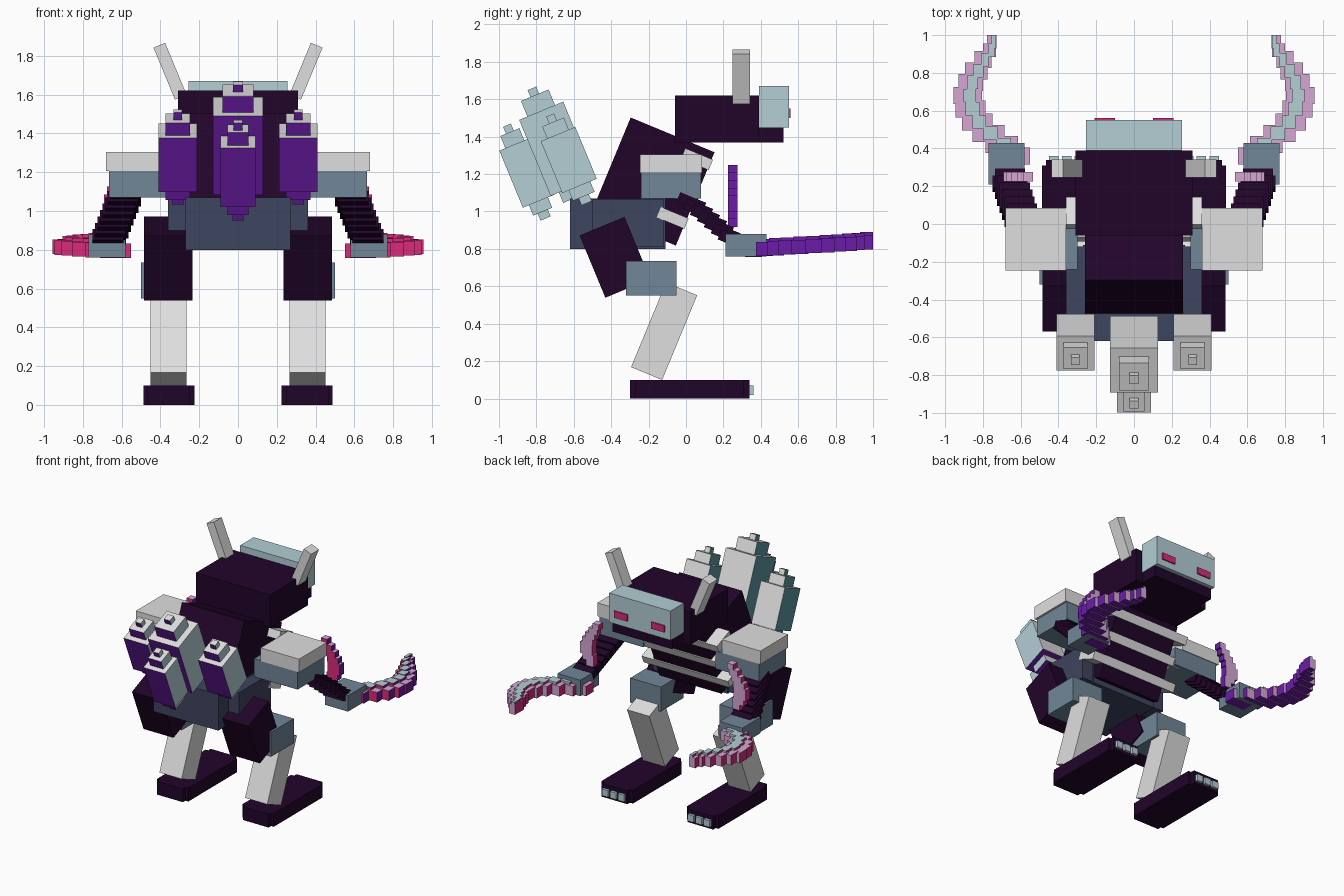
import bpy, bmesh
from math import radians
from mathutils import Matrix, Vector, Euler

cube = bpy.data.objects.get("Cube")
if cube:
    bpy.data.objects.remove(cube, do_unlink=True)


def make_material(name, rgb):
    lin = [(c / 255) ** 2.2 for c in rgb] + [1]
    m = bpy.data.materials.new(name)
    m.use_nodes = True
    m.diffuse_color = lin
    m.node_tree.nodes["Principled BSDF"].inputs["Base Color"].default_value = lin
    return m


MATS = {n: make_material(n, c) for n, c in {
    "dark_purple": (38, 13, 46), "light_grey": (222, 222, 222),
    "pale_teal": (178, 205, 212), "deep_teal": (92, 150, 157),
    "slate": (112, 133, 150), "navy": (64, 70, 95),
    "purple": (108, 34, 166), "magenta": (215, 48, 122),
    "mauve": (212, 166, 210)}.items()}

# Face colours by direction: -x, +x, -y, +y, -z, +z
CRYSTAL = ["deep_teal", "pale_teal", "purple", "light_grey", "purple", "light_grey"]
BLADE = ["magenta", "purple", "magenta", "mauve", "purple", "mauve"]
BLADE_RIDGE = ["magenta", "purple", "magenta", "pale_teal", "purple", "pale_teal"]
TILT = 22.5


def side_of(n):
    axis = max(range(3), key=lambda i: abs(n[i]))
    return axis * 2 + (n[axis] > 0)


def part(name, boxes, skin):
    """One object from (centre, size, rotation in degrees) boxes."""
    skins = [skin] * 6 if isinstance(skin, str) else skin
    used = list(dict.fromkeys(skins))
    bm = bmesh.new()
    for centre, size, rot in boxes:
        turn = Euler([radians(a) for a in rot]).to_matrix().to_4x4()
        made = bmesh.ops.create_cube(bm, size=1)["verts"]
        for f in {f for v in made for f in v.link_faces}:
            f.normal_update()
            f.material_index = used.index(skins[side_of(f.normal)])
        m = Matrix.Translation(Vector(centre)) @ turn @ Matrix.Diagonal((*size, 1))
        bmesh.ops.transform(bm, matrix=m, verts=made)
    mesh = bpy.data.meshes.new(name)
    bm.to_mesh(mesh)
    bm.free()
    for n in used:
        mesh.materials.append(MATS[n])
    obj = bpy.data.objects.new(name, mesh)
    bpy.context.collection.objects.link(obj)


def span(x, y, z):
    """Box given by its limits on each axis."""
    return ([(a + b) / 2 for a, b in (x, y, z)], [b - a for a, b in (x, y, z)], (0, 0, 0))


def pair(name, boxes, skin):
    """The same part on both sides of the body."""
    part("left_" + name, boxes, skin)
    part("right_" + name, [((-c[0], c[1], c[2]), s, (r[0], -r[1], -r[2]))
                           for c, s, r in boxes], skin)


def tilted(centre, angle, offset):
    return Vector(centre) + Matrix.Rotation(radians(angle), 3, "X") @ Vector(offset)


# Head
part("head", [span((-.31, .31), (-.06, .39), (1.37, 1.62)),
              span((-.25, .25), (.39, .52), (1.37, 1.6))], "dark_purple")
part("visor", [span((-.255, .255), (.39, .55), (1.45, 1.67))], "pale_teal")
pair("eye", [span((.1, .21), (.54, .56), (1.5, 1.55))], "magenta")
pair("ear", [((.35, .295, 1.72), (.065, .095, .29), (0, TILT, 0))], "light_grey")

# Torso, ribs and pelvis
chest = (0, -.175, 1.16)
part("torso", [(chest, (.52, .485, .54), (-TILT, 0, 0))], "dark_purple")
part("ribs", [(tilted(chest, -TILT, (0, .17, h)), (.72, .16, .06), (-TILT, 0, 0))
              for h in (.2, .03, -.14)], "light_grey")
part("pelvis", [span((-.27, .27), (-.62, -.11), (.8, 1.07)),
                span((-.36, .36), (-.5, -.12), (.81, 1.065))], "navy")

# Legs
pair("thigh", [((.36, -.38, .755), (.25, .26, .36), (TILT, 0, 0))], "dark_purple")
pair("knee", [span((.245, .5), (-.32, -.05), (.55, .735))], "slate")
pair("shin", [((.357, -.117, .36), (.185, .18, .49), (-TILT, 0, 0))], "light_grey")
pair("foot", [span((.225, .487), (-.27, .31), (0, .1)),
              span((.25, .465), (-.3, .34), (0, .1))], "dark_purple")
pair("toes", [span((x - .025, x + .025), (.29, .36), (.02, .07))
              for x in (.29, .357, .424)], "pale_teal")

# Shoulders and ridged arms
pair("shoulder_plate", [span((.36, .68), (-.245, .085), (1.205, 1.305))], "light_grey")
pair("shoulder", [span((.3, .665), (-.24, .08), (1.07, 1.205))], "slate")
start, end, count = Vector((.58, -.01, 1.08)), Vector((.67, .25, .85)), 8
pair("arm", [(start.lerp(end, i / (count - 1)), (.16, .15, .06), (-TILT, 0, 0))
             for i in range(count)], "dark_purple")
pair("wrist", [span((.58, .77), (.21, .43), (.76, .88))], "slate")

# Large curved blades: x, y, width along the sweep
sweep = [(.63, .36, .16), (.70, .42, .17), (.77, .48, .17), (.83, .54, .16),
         (.865, .61, .16), (.88, .68, .15), (.865, .75, .13), (.835, .81, .12),
         (.80, .87, .09), (.765, .92, .07), (.752, .965, .05)]
blade, ridge = [], []
for i, (x, y, w) in enumerate(sweep):
    z = .795 + .04 * i / (len(sweep) - 1)
    blade.append(((x, y, z), (w, .09 if i < 9 else .07, .075), (0, 0, 0)))
    ridge.append(((x - .01, y, z + .045), (w * .45, .07, .02), (0, 0, 0)))
pair("blade", blade, BLADE)
pair("blade_ridge", ridge[1:], BLADE_RIDGE)

# Small upright blades behind the shoulders
small = [(.61, .06), (.625, .09), (.64, .1), (.64, .1), (.63, .09),
         (.61, .08), (.585, .07), (.56, .05)]
pair("small_blade", [((x, .25, .94 + .041 * i), (w, .05, .045), (0, 0, 0))
                     for i, (x, w) in enumerate(small)], BLADE)


# Back crystals: body, cap, tip and lower spike along one tilted axis
def crystal(centre, width, length, cap, cap_height, tip):
    half = length / 2
    pieces = [(0, width, length),
              (half + cap_height / 2, cap, cap_height),
              (half + cap_height + .02, tip, .04),
              (-half - .03, cap, .06),
              (-half - .08, tip * 1.3, .04)]
    return [(tilted(centre, TILT, (0, 0, h)), (w, w, t), (TILT, 0, 0))
            for h, w, t in pieces]


part("upper_crystal", crystal((0, -.69, 1.335), .255, .44, .16, .09, .05), CRYSTAL)
part("lower_crystal", crystal((0, -.852, 1.207), .18, .33, .11, .07, .045), CRYSTAL)
pair("side_crystal", crystal((.31, -.627, 1.275), .2, .3, .125, .07, .045), CRYSTAL)
